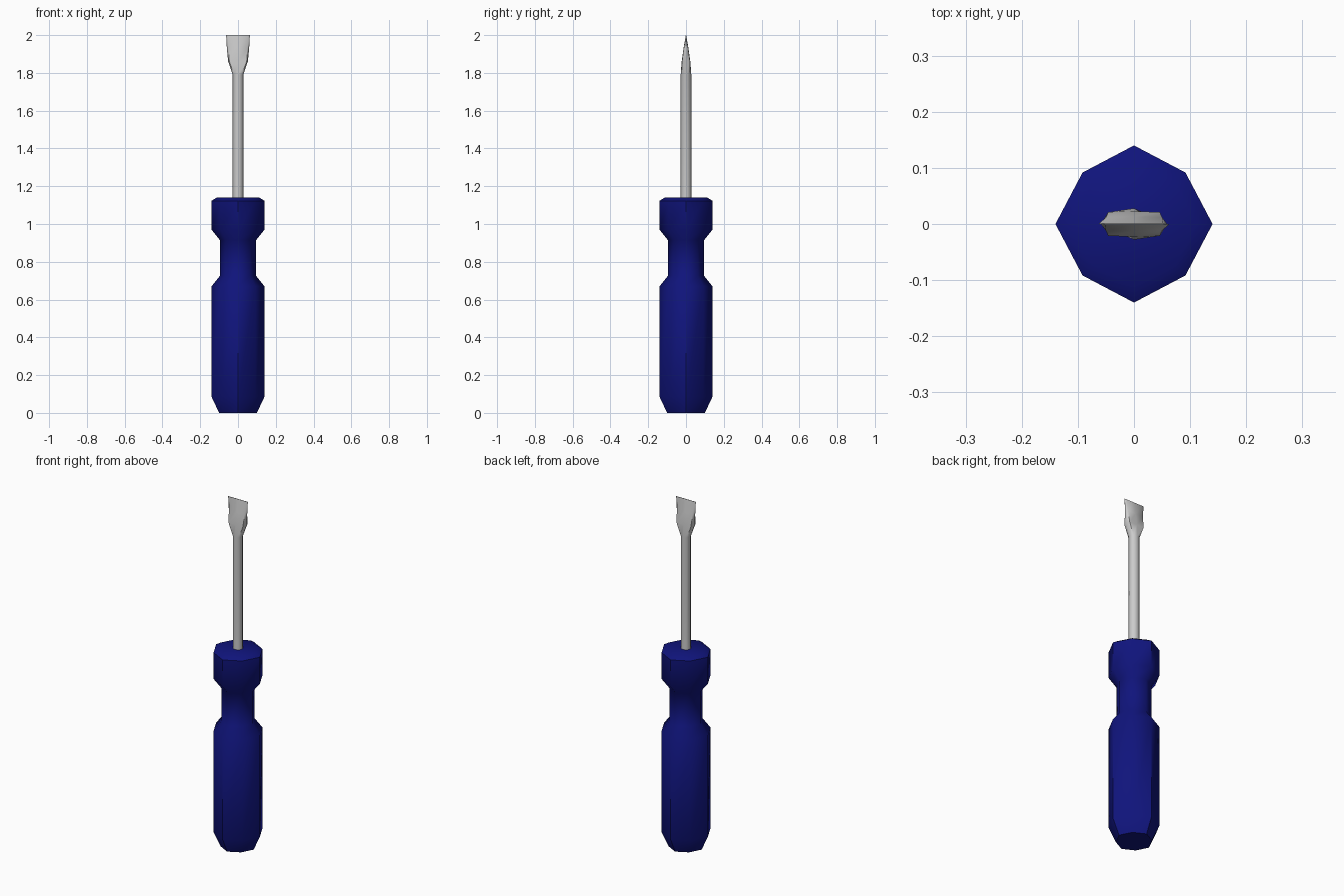
import bpy, bmesh, math

if "Cube" in bpy.data.objects:
    bpy.data.objects.remove(bpy.data.objects["Cube"])


def ring(z, rx, ry, dx, dy):
    """Eight-sided section: corners on the axes, plus four diagonal corners."""
    return [(rx, 0, z), (dx, dy, z), (0, ry, z), (-dx, dy, z),
            (-rx, 0, z), (-dx, -dy, z), (0, -ry, z), (dx, -dy, z)]


def round_ring(z, r, diagonal=0.655):
    return ring(z, r, r, r * diagonal, r * diagonal)


def loft(name, rings, angle):
    bm = bmesh.new()
    loops = [[bm.verts.new(p) for p in pts] for pts in rings]
    for a, b in zip(loops, loops[1:]):
        for i in range(8):
            j = (i + 1) % 8
            bm.faces.new((a[i], a[j], b[j], b[i]))
    bm.faces.new(loops[0][::-1])
    bm.faces.new(loops[-1])
    bmesh.ops.recalc_face_normals(bm, faces=bm.faces)
    mesh = bpy.data.meshes.new(name)
    bm.to_mesh(mesh)
    bm.free()
    obj = bpy.data.objects.new(name, mesh)
    bpy.context.collection.objects.link(obj)
    bpy.ops.object.select_all(action='DESELECT')
    obj.select_set(True)
    bpy.context.view_layer.objects.active = obj
    bpy.ops.object.shade_smooth_by_angle(angle=math.radians(angle))
    return obj


# Handle: octagonal grip with a waist and a chamfered collar
profile = [(0, 0.10), (0.085, 0.14), (0.67, 0.14), (0.725, 0.096),
           (0.915, 0.096), (0.97, 0.14), (1.123, 0.14), (1.14, 0.112)]
handle = loft("handle", [round_ring(z, r) for z, r in profile], 50)
blue = bpy.data.materials.new("blue_plastic")
blue.diffuse_color = (0.005, 0.007, 0.2, 1)
blue.use_nodes = True
blue.node_tree.nodes["Principled BSDF"].inputs["Base Color"].default_value = blue.diffuse_color
handle.data.materials.append(blue)

# Shaft flaring into a flat blade that narrows to a thin edge
loft("shaft_and_blade", [
    round_ring(1.10, 0.028, 0.7),
    round_ring(1.79, 0.028, 0.7),
    ring(1.86, 0.052, 0.023, 0.046, 0.021),
    ring(1.93, 0.059, 0.013, 0.050, 0.012),
    ring(2.0, 0.063, 0.001, 0.052, 0.001),
], 50)
